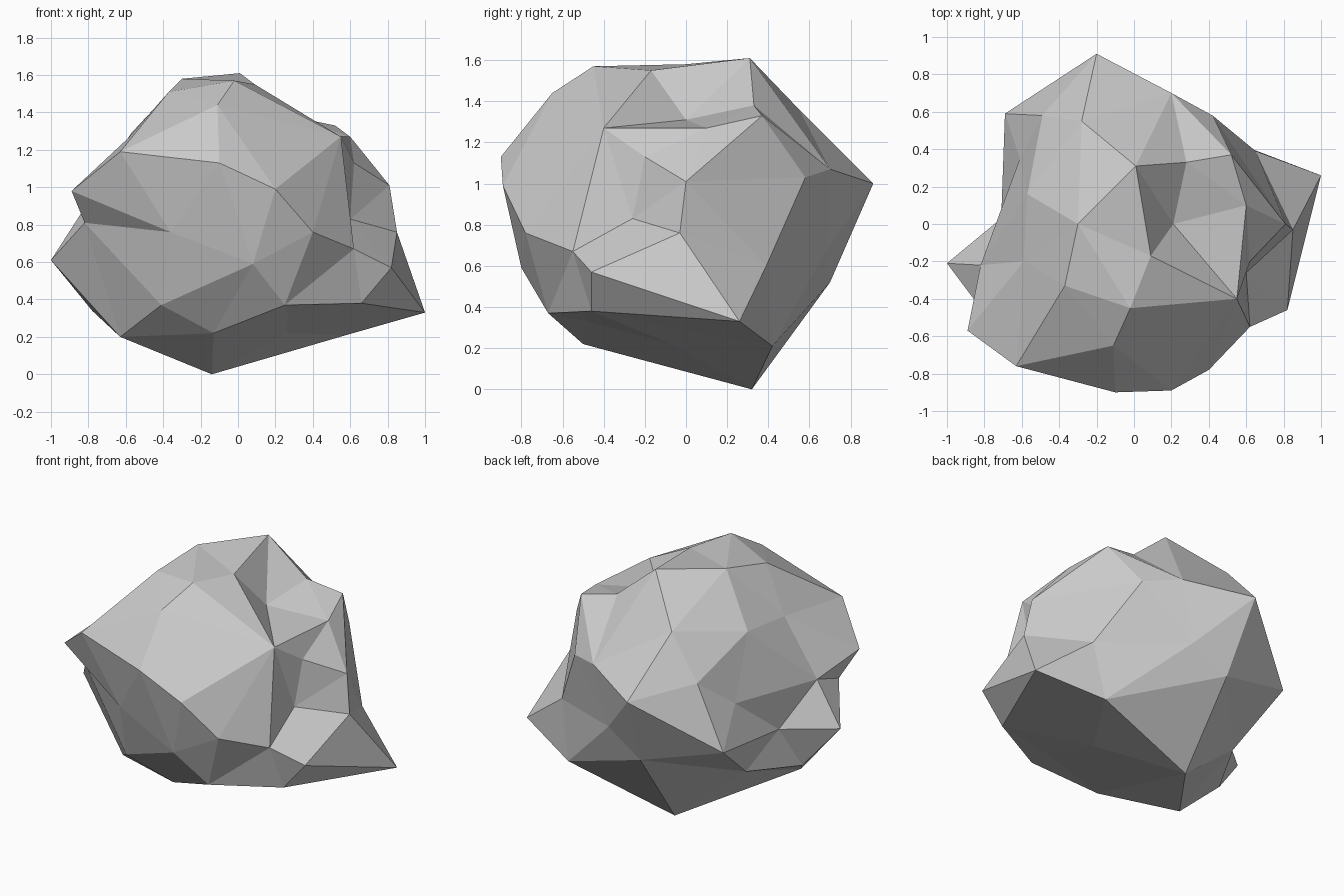
import bpy, bmesh
from mathutils import Vector

# Corner points of the boulder, grouped by region
CORNERS = [
    # left side
    (-1, -.21, .61), (-.89, -.57, .98), (-.82, -.45, .81), (-.82, -.22, .89),
    (-.78, -.12, .34), (-.71, .03, .62), (-.61, .35, .89), (-.60, .22, .38),
    (-.69, .59, .67),
    # front
    (-.63, -.76, 1.19), (-.10, -.90, 1.13), (-.36, -.74, .76), (-.41, -.60, .37),
    (.08, -.80, .59), (.20, -.89, .99), (.40, -.78, .76), (.25, -.67, .37),
    (-.11, -.65, 1.44),
    # top
    (-.37, -.33, 1.51), (-.30, 0, 1.58), (.01, .31, 1.61), (-.02, -.45, 1.57),
    (.09, -.17, 1.55), (.21, 0, 1.31), (.28, .33, 1.38), (.55, -.40, 1.27),
    (.62, -.20, 1.13), (.60, .10, 1.27), (.52, .37, 1.33), (-.59, -.20, 1.26),
    (-.57, .16, 1.29), (-.28, .55, 1.36),
    # right side
    (.81, 0, 1.01), (.85, -.03, .76), (1, .26, .33), (.65, .39, .60),
    (.66, -.46, .38), (.82, -.46, .57), (.62, -.55, .67), (.60, -.26, .83),
    # back
    (.42, .58, 1.03), (.20, .70, 1.07), (-.20, .91, 1.0), (.10, .68, .67),
    (-.15, .70, .52), (-.49, .58, 1.08),
    # underside
    (.58, .42, .21), (-.14, .32, 0), (-.13, -.50, .22), (-.63, -.32, .20),
]
CENTRE = Vector((0, 0, .75))

# Wrap a faceted skin around the corner directions, then push each out to place
bm = bmesh.new()
place = {}
for p in CORNERS:
    arm = Vector(p) - CENTRE
    v = bm.verts.new(arm.normalized() * arm.length ** .08)
    place[v] = Vector(p)
bmesh.ops.convex_hull(bm, input=list(bm.verts))
for v in bm.verts:
    v.co = place[v]
bmesh.ops.delete(bm, geom=[v for v in bm.verts if not v.link_faces], context='VERTS')

# Add a shallow dent line under the right-hand spur
low = [e for e in bm.edges if all(v.co.z < .4 for v in e.verts)
       and e.calc_length() > .8 and abs(sum(v.co.x for v in e.verts) / 2 - .3) < .2]
if low:
    mid = bmesh.ops.subdivide_edges(bm, edges=low, cuts=1)
    for v in mid['geom_inner']:
        if isinstance(v, bmesh.types.BMVert):
            v.co.z += .03
    bmesh.ops.triangulate(bm, faces=bm.faces)
bmesh.ops.recalc_face_normals(bm, faces=bm.faces)

mesh = bpy.data.meshes.new("boulder")
bm.to_mesh(mesh)
bm.free()
bpy.context.collection.objects.link(bpy.data.objects.new("boulder", mesh))
